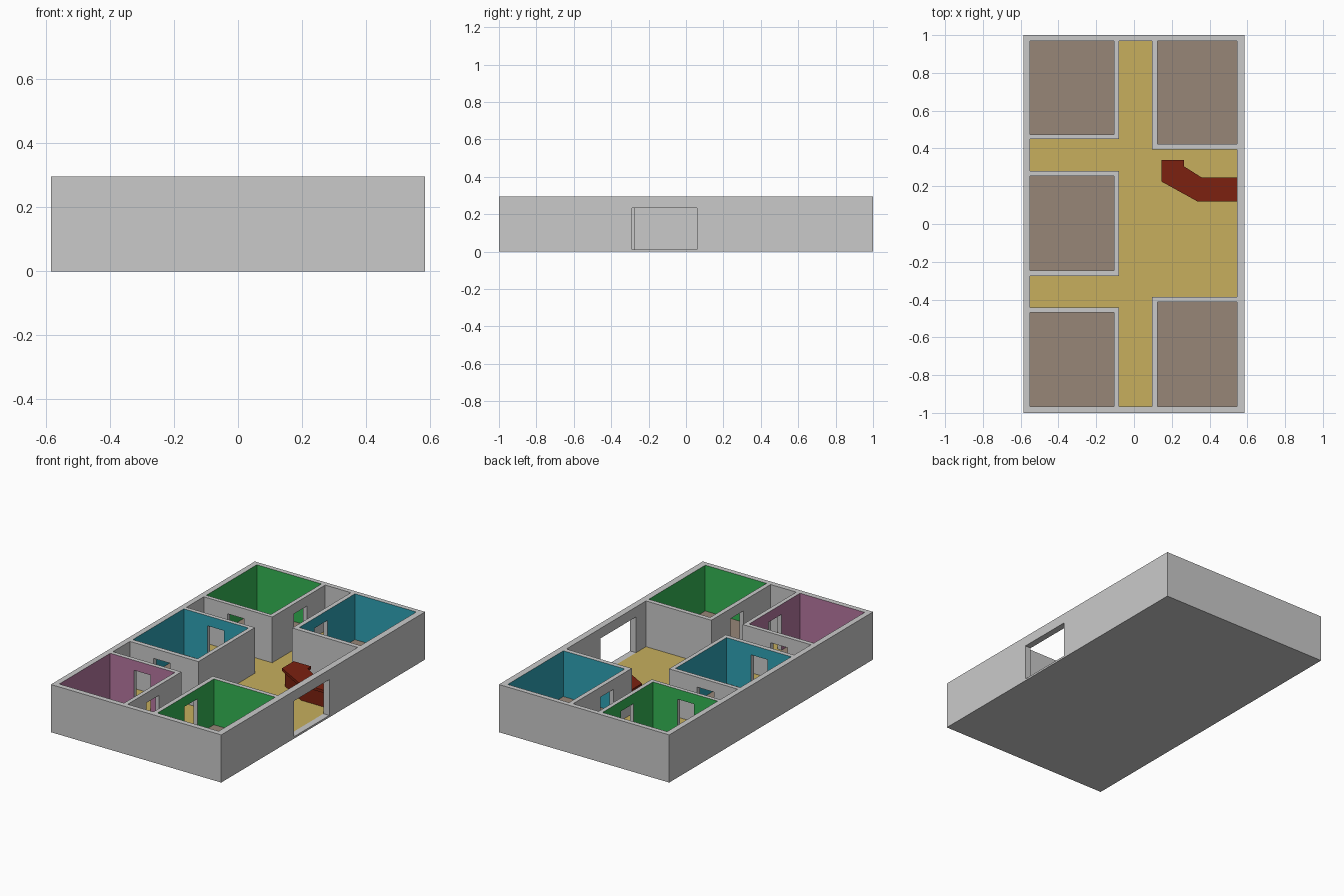
import bpy, bmesh

if "Cube" in bpy.data.objects:
    bpy.data.objects.remove(bpy.data.objects["Cube"])

FLOOR, DOOR_TOP, TOP = 0.012, 0.234, 0.296


def material(name, rgb):
    m = bpy.data.materials.new(name)
    m.diffuse_color = (*rgb, 1)
    m.use_nodes = True
    m.node_tree.nodes["Principled BSDF"].inputs["Base Color"].default_value = m.diffuse_color
    return m


MATS = {
    "grey": material("plaster grey", (0.59, 0.59, 0.59)),
    "gold": material("hall floor gold", (0.57, 0.43, 0.11)),
    "brown": material("room floor brown", (0.31, 0.24, 0.185)),
    "green": material("wall green", (0.034, 0.46, 0.087)),
    "teal": material("wall teal", (0.028, 0.36, 0.46)),
    "pink": material("wall pink", (0.46, 0.18, 0.35)),
    "red": material("counter red", (0.2, 0.015, 0.005)),
}

# Rectangles in plan: x0, x1, y0, y1
XL, XR, YF, YB = -0.55, 0.545, -0.967, 0.97
ROOMS = {
    "back_left_room": ((XL, -0.106, 0.475, YB), "green"),
    "middle_left_room": ((XL, -0.106, -0.246, 0.254), "teal"),
    "front_left_room": ((XL, -0.106, YF, -0.468), "pink"),
    "back_right_room": ((0.124, XR, 0.424, YB), "teal"),
    "front_right_room": ((0.124, XR, YF, -0.414), "green"),
}
HALLS = [
    (-0.08, 0.096, YF, YB),        # long corridor
    (XL, -0.08, 0.28, 0.45),       # back side passage
    (XL, -0.08, -0.441, -0.275),   # front side passage
    (0.096, XR, -0.386, 0.395),    # lobby
]
DX = (-0.387, -0.273)
DOORS = [
    (*DX, 0.45, 0.475), (*DX, 0.254, 0.28),
    (*DX, -0.275, -0.246), (*DX, -0.468, -0.441),
    (-0.106, -0.08, 0.665, 0.79), (-0.106, -0.08, -0.785, -0.66),
    (0.096, 0.124, 0.575, 0.70), (0.096, 0.124, -0.70, -0.575),
]
ENTRANCE = (XR, 0.585, -0.288, 0.06)

# Grid lines through every plan edge
rects = [r for r, _ in ROOMS.values()] + HALLS + DOORS + [ENTRANCE]
xs = sorted({v for r in rects for v in r[:2]} | {-0.585, 0.585})
ys = sorted({v for r in rects for v in r[2:]} | {-1.0, 1.0})
zs = [0.0, FLOOR, DOOR_TOP, TOP]


def inside(r, x, y):
    return r[0] < x < r[1] and r[2] < y < r[3]


def space(i, j, k):
    """Name of the empty space in a grid cell, or None where it is solid."""
    if not (0 <= i < len(xs) - 1 and 0 <= j < len(ys) - 1 and 0 <= k < 3):
        return "outside"
    x, y = (xs[i] + xs[i + 1]) / 2, (ys[j] + ys[j + 1]) / 2
    if k == 0:
        return None
    for name, (r, _) in ROOMS.items():
        if inside(r, x, y):
            return name
    if any(inside(r, x, y) for r in HALLS):
        return "hall"
    if k == 1:
        if any(inside(r, x, y) for r in DOORS):
            return "door"
        if inside(ENTRANCE, x, y):
            return "entrance"
    return None


def part_for(where, upward, k):
    """Choose part name and colour from the space a face looks into."""
    if upward and k == 0:
        if where in ROOMS:
            return where + "_floor", "brown"
        if where in ("hall", "door"):
            return "hall_floor", "gold"
    elif where in ROOMS:
        return where + "_walls", ROOMS[where][1]
    return "building_shell", "grey"


# Collect boundary faces of the solid cells, grouped by part
parts = {}
for i in range(len(xs) - 1):
    for j in range(len(ys) - 1):
        for k in range(3):
            if space(i, j, k) is not None:
                continue
            for axis in range(3):
                for side in (0, 1):
                    n = [i, j, k]
                    n[axis] += 2 * side - 1
                    where = space(*n)
                    if where is None:
                        continue
                    quad = []
                    for a, b in ((0, 0), (1, 0), (1, 1), (0, 1)):
                        o = [0, 0, 0]
                        o[axis], o[(axis + 1) % 3], o[(axis + 2) % 3] = side, a, b
                        quad.append((xs[i + o[0]], ys[j + o[1]], zs[k + o[2]]))
                    if side == 0:
                        quad.reverse()
                    key = part_for(where, axis == 2 and side == 1, k)
                    parts.setdefault(key, []).append(quad)


def finish(bm, name, mat):
    me = bpy.data.meshes.new(name)
    bm.to_mesh(me)
    bm.free()
    me.materials.append(MATS[mat])
    ob = bpy.data.objects.new(name, me)
    bpy.context.collection.objects.link(ob)
    return ob


# Floors, coloured room walls and grey shell
for (name, mat), quads in parts.items():
    bm = bmesh.new()
    for q in quads:
        bm.faces.new([bm.verts.new(c) for c in q])
    bmesh.ops.remove_doubles(bm, verts=bm.verts, dist=1e-5)
    finish(bm, name, mat)


def prism(name, outline, z0, z1, mat):
    bm = bmesh.new()
    f = bm.faces.new([bm.verts.new((x, y, z0)) for x, y in outline])
    ext = bmesh.ops.extrude_face_region(bm, geom=[f])["geom"]
    for v in ext:
        if isinstance(v, bmesh.types.BMVert):
            v.co.z = z1
    bmesh.ops.recalc_face_normals(bm, faces=bm.faces)
    return finish(bm, name, mat)


# Reception counter: overhanging top on a bent front panel
prism("counter_top", [(0.145, 0.34), (0.145, 0.225), (0.335, 0.12), (XR, 0.12),
                      (XR, 0.245), (0.36, 0.245), (0.265, 0.305), (0.265, 0.34)],
      0.107, 0.124, "red")
prism("counter_front", [(0.16, 0.335), (0.16, 0.234), (0.339, 0.134), (XR, 0.134),
                        (XR, 0.185), (0.35, 0.185), (0.21, 0.265), (0.21, 0.335)],
      FLOOR, 0.107, "red")
